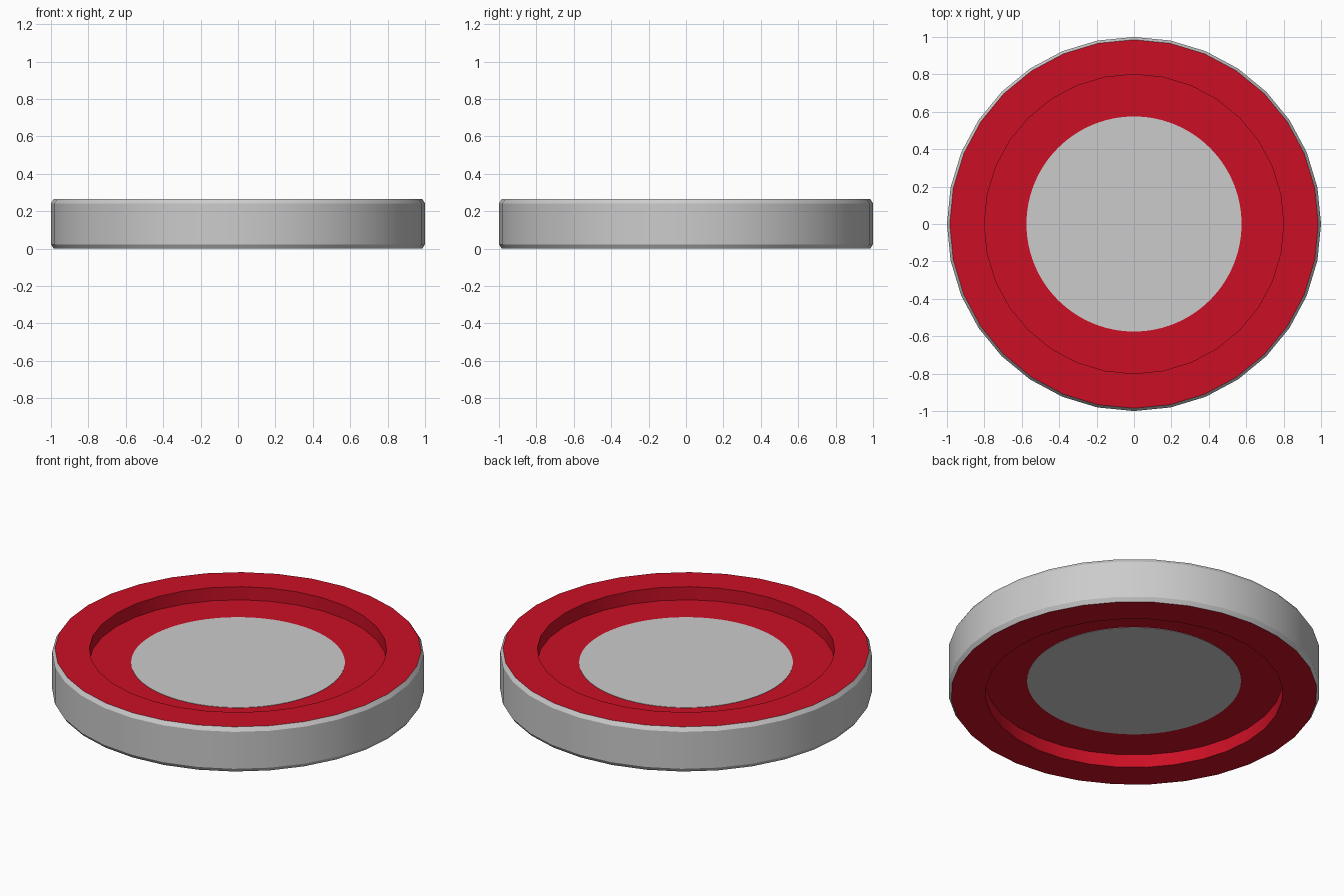
import bpy, bmesh, math

cube = bpy.data.objects.get("Cube")
if cube:
    bpy.data.objects.remove(cube, do_unlink=True)


def material(name, colour):
    mat = bpy.data.materials.new(name)
    mat.use_nodes = True
    mat.diffuse_color = colour
    mat.node_tree.nodes["Principled BSDF"].inputs["Base Color"].default_value = colour
    return mat


def finish(name, bm, materials):
    bmesh.ops.recalc_face_normals(bm, faces=bm.faces)
    mesh = bpy.data.meshes.new(name)
    bm.to_mesh(mesh)
    bm.free()
    for mat in materials:
        mesh.materials.append(mat)
    obj = bpy.data.objects.new(name, mesh)
    bpy.context.collection.objects.link(obj)
    bpy.ops.object.select_all(action="DESELECT")
    obj.select_set(True)
    bpy.context.view_layer.objects.active = obj
    bpy.ops.object.shade_smooth_by_angle(angle=math.radians(20))
    return obj


grey = material("light grey", (0.60, 0.60, 0.60, 1))
red = material("red", (0.60, 0.005, 0.018, 1))

HEIGHT, SIDES = 0.265, 32
DEPTH, RECESS = 0.078, 0.80
BEVEL_IN, BEVEL_UP = 0.015, 0.023

# Puck body: a turned profile, recessed on both faces
half = [(RECESS, DEPTH), (RECESS, 0), (1 - BEVEL_IN, 0), (1, BEVEL_UP)]
profile = half + [(r, HEIGHT - z) for r, z in reversed(half)]
bm = bmesh.new()
rings = [[bm.verts.new((r * math.cos(a), r * math.sin(a), z))
          for a in (math.tau * i / SIDES for i in range(SIDES))]
         for r, z in profile]
for low, high in zip(rings, rings[1:]):
    for i in range(SIDES):
        j = (i + 1) % SIDES
        bm.faces.new((low[i], low[j], high[j], high[i]))
for ring in (rings[0], rings[-1]):
    bm.faces.new(ring)

# Outer wall and its bevels are grey, everything further in is red
for face in bm.faces:
    reach = max(v.co.xy.length for v in face.verts)
    face.material_index = 0 if reach > 1 - BEVEL_IN / 2 else 1
finish("puck_body", bm, [grey, red])

# Round centre plates on both recess floors
for name, z in (("top_centre_plate", HEIGHT - DEPTH), ("bottom_centre_plate", DEPTH)):
    bm = bmesh.new()
    bmesh.ops.create_cone(bm, cap_ends=True, segments=96, radius1=0.575,
                          radius2=0.575, depth=0.004)
    bmesh.ops.translate(bm, verts=bm.verts, vec=(0, 0, z))
    finish(name, bm, [grey])
